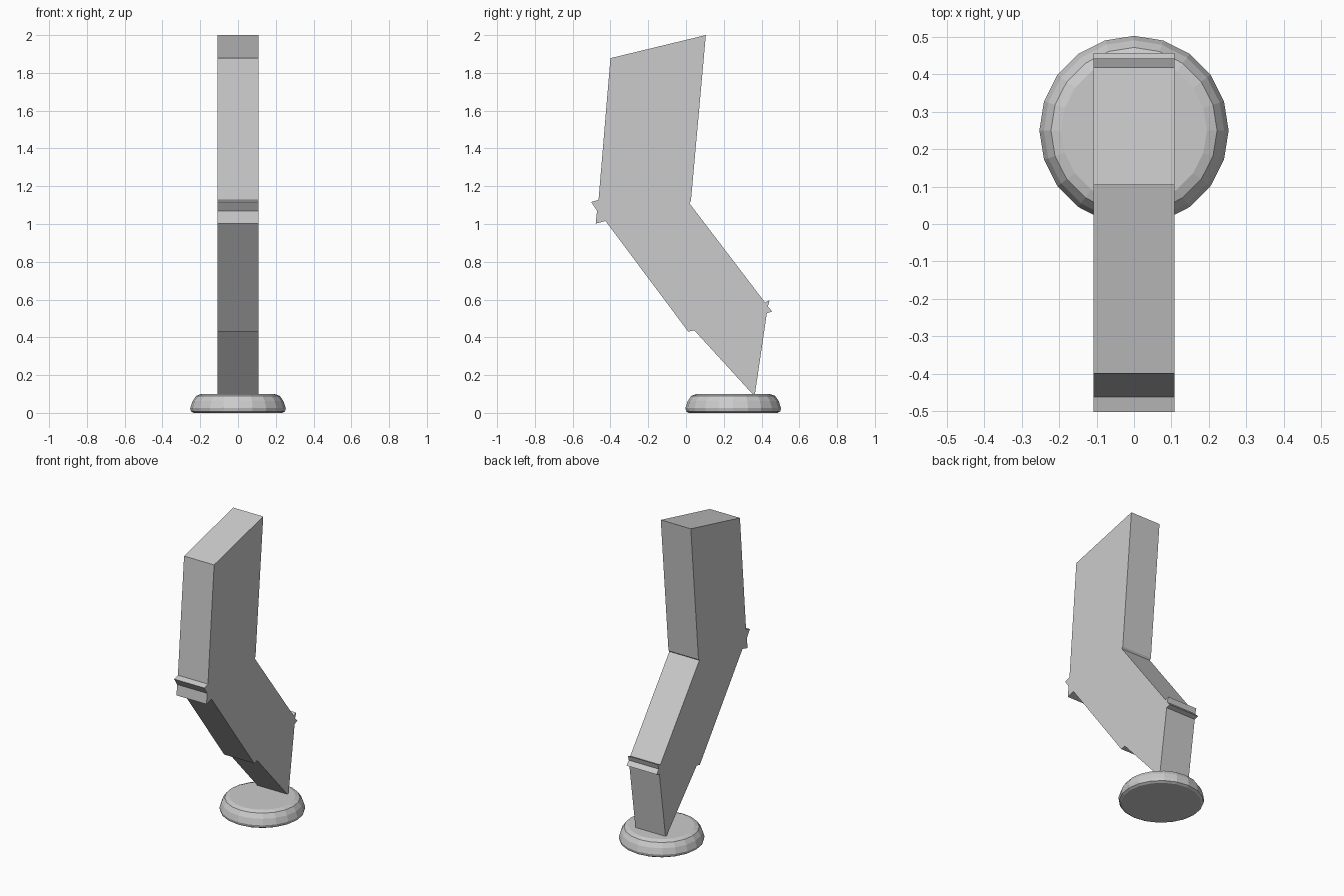
import bpy, bmesh, math

cube = bpy.data.objects.get("Cube")
if cube:
    bpy.data.objects.remove(cube, do_unlink=True)

grey = bpy.data.materials.new("plain grey")
grey.use_nodes = True
colour = (0.6, 0.6, 0.6, 1)
grey.diffuse_color = colour
grey.node_tree.nodes["Principled BSDF"].inputs["Base Color"].default_value = colour


def finish(bm, name):
    bmesh.ops.recalc_face_normals(bm, faces=bm.faces)
    mesh = bpy.data.meshes.new(name)
    bm.to_mesh(mesh)
    bm.free()
    mesh.materials.append(grey)
    obj = bpy.data.objects.new(name, mesh)
    bpy.context.collection.objects.link(obj)
    return obj


# Bent leg: side outline (y, z) extruded across its width
HALF_WIDTH = 0.108
outline = [
    (0.105, 2.0), (-0.40, 1.878),                       # slanted top
    (-0.463, 1.127), (-0.502, 1.117), (-0.471, 1.07),   # knee ridge
    (-0.478, 1.002), (-0.426, 1.016),
    (0.012, 0.43), (0.044, 0.437),                      # shin step
    (0.352, 0.1), (0.365, 0.1),                         # narrow tip
    (0.428, 0.528), (0.457, 0.537), (0.433, 0.563),     # heel ridge
    (0.443, 0.596), (0.418, 0.585),
    (0.017, 1.111), (0.026, 1.122),                     # rear crease
]
bm = bmesh.new()
side = bm.faces.new([bm.verts.new((-HALF_WIDTH, y, z)) for y, z in outline])
extruded = bmesh.ops.extrude_face_region(bm, geom=[side], use_keep_orig=True)
moved = [g for g in extruded["geom"] if isinstance(g, bmesh.types.BMVert)]
bmesh.ops.translate(bm, verts=moved, vec=(2 * HALF_WIDTH, 0, 0))
finish(bm, "leg")

# Rounded foot disc: rings of (radius, z), capped at both ends
SIDES = 20
rings = [(0.235, 0), (0.249, 0.008), (0.253, 0.025), (0.241, 0.062),
         (0.222, 0.09), (0.195, 0.1)]
bm = bmesh.new()
loops = []
for radius, z in rings:
    angles = [2 * math.pi * i / SIDES for i in range(SIDES)]
    loops.append([bm.verts.new((radius * math.cos(a), 0.25 + radius * math.sin(a), z))
                  for a in angles])
for low, high in zip(loops, loops[1:]):
    for i in range(SIDES):
        j = (i + 1) % SIDES
        bm.faces.new((low[i], low[j], high[j], high[i]))
bm.faces.new(loops[0])
bm.faces.new(loops[-1])
finish(bm, "foot_disc")
